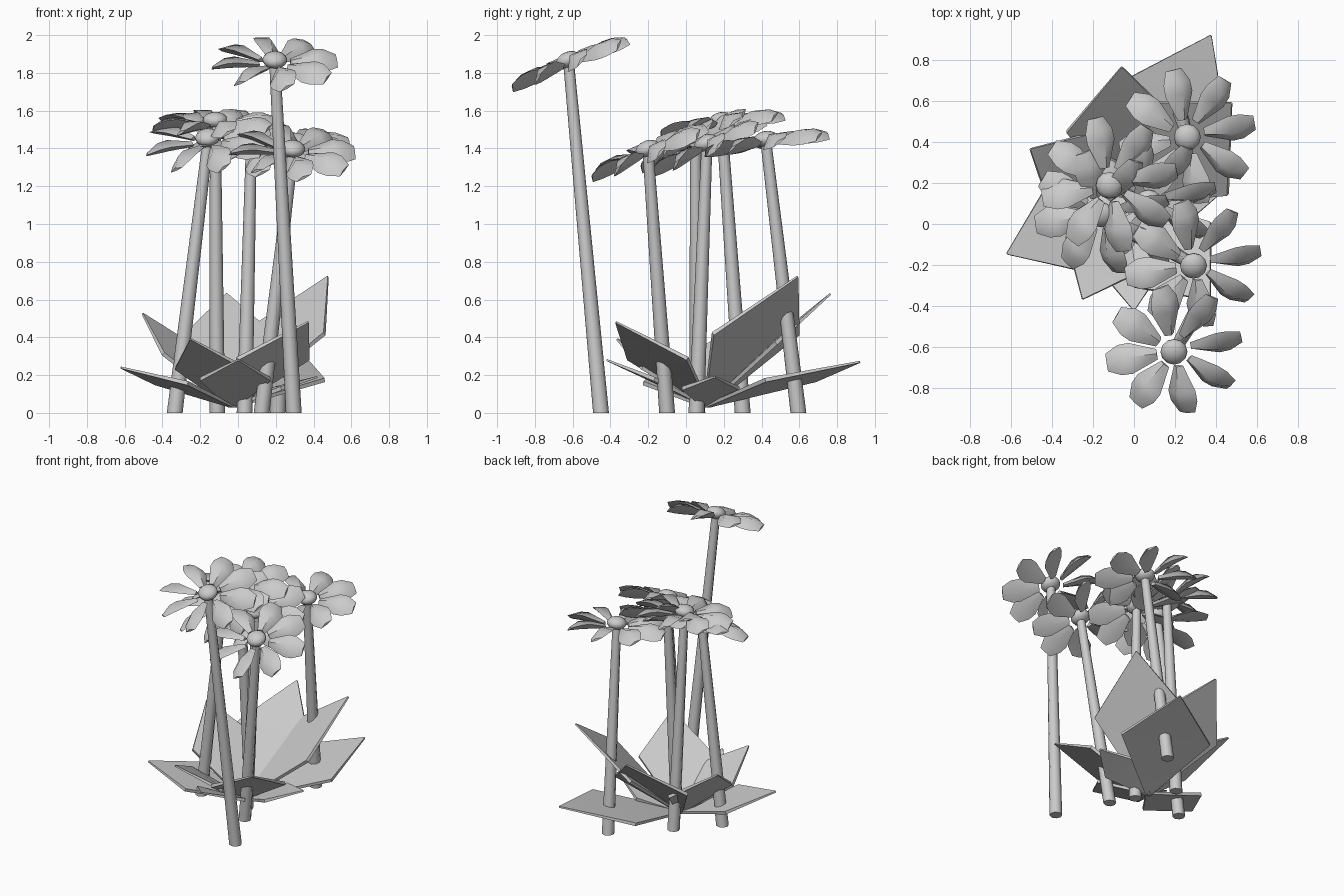
import bpy, bmesh, math
from mathutils import Vector, Matrix

if "Cube" in bpy.data.objects:
    bpy.data.objects.remove(bpy.data.objects["Cube"])


def finish(name, bm, angle=30):
    bmesh.ops.recalc_face_normals(bm, faces=bm.faces)
    me = bpy.data.meshes.new(name)
    bm.to_mesh(me)
    bm.free()
    ob = bpy.data.objects.new(name, me)
    bpy.context.collection.objects.link(ob)
    bpy.context.view_layer.objects.active = ob
    ob.select_set(True)
    bpy.ops.object.shade_smooth_by_angle(angle=math.radians(angle))
    ob.select_set(False)
    return ob


def loft(bm, rings):
    vs = [[bm.verts.new(p) for p in r] for r in rings]
    n = len(vs[0])
    for a, b in zip(vs, vs[1:]):
        for i in range(n):
            j = (i + 1) % n
            bm.faces.new((a[i], a[j], b[j], b[i]))
    bm.faces.new(vs[0])
    bm.faces.new(vs[-1])


# Petal stations: distance out, half width, height, ridge thickness
PETAL = [(0.085, 0.026, -0.01, 0.014), (0.215, 0.077, 0.008, 0.03),
         (0.27, 0.075, 0.004, 0.027), (0.335, 0.044, -0.016, 0.008)]


def add_flower(i, foot, head, tilt, roll):
    foot, head = Vector((*foot, 0)), Vector(head)
    # Tapered stem
    bm = bmesh.new()
    rings = []
    for c, r in ((foot, 0.042), (head - Vector((0, 0, 0.02)), 0.029)):
        rings.append([c + Vector((r * math.cos(k * math.pi / 4), r * math.sin(k * math.pi / 4), 0))
                      for k in range(8)])
    loft(bm, rings)
    finish(f"stem_{i}", bm, 50)

    turn = (Matrix.Translation(head) @ Matrix.Rotation(math.radians(roll), 4, 'Y')
            @ Matrix.Rotation(math.radians(tilt), 4, 'X'))
    # Ring of eight folded, twisted petals
    bm = bmesh.new()
    for k in range(8):
        m = (turn @ Matrix.Rotation(math.radians(10 + 45 * k), 4, 'Z')
             @ Matrix.Rotation(math.radians(30), 4, 'X'))
        loft(bm, [[m @ Vector(p) for p in ((r, -w, h - t * 0.5), (r, 0, h + t),
                                           (r, w, h - t * 0.5), (r, 0, h - t))]
                  for r, w, h, t in PETAL])
    finish(f"petals_{i}", bm, 60)

    # Flattened centre
    bm = bmesh.new()
    bmesh.ops.create_uvsphere(bm, u_segments=12, v_segments=8, radius=0.066,
                              matrix=turn @ Matrix.Translation((0, 0, 0.01)) @ Matrix.Diagonal((1, 1, 0.65, 1)))
    finish(f"flower_centre_{i}", bm, 60)


FLOWERS = [
    ((0.295, -0.45), (0.195, -0.62, 1.86), 22, 1),
    ((0.125, -0.10), (0.29, -0.20, 1.39), 23, 4),
    ((0.21, 0.595), (0.26, 0.425, 1.44), 8, 0),
    ((-0.11, 0.30), (-0.12, 0.19, 1.54), 8, -1),
    ((-0.335, 0.06), (-0.16, 0.05, 1.45), 27, -7),
    ((0.035, 0.055), (0.07, 0.11, 1.42), 24, 3),
]
for i, f in enumerate(FLOWERS, 1):
    add_flower(i, *f)

# Rosette of broad diamond leaves, given by their tips
BASE = Vector((-0.03, 0.11, 0.035))
TIPS = [(0.375, 0.92, 0.27), (-0.06, 0.765, 0.63), (0.475, 0.59, 0.72),
        (-0.505, 0.365, 0.525), (-0.62, -0.145, 0.24), (-0.25, -0.365, 0.39),
        (0.0, -0.42, 0.28), (0.37, -0.37, 0.48), (0.42, 0.15, 0.19)]
for i, tip in enumerate(TIPS, 1):
    d = Vector(tip) - BASE
    side = d.cross(Vector((0, 0, 1))).normalized()
    up = side.cross(d).normalized()
    half = side * d.length * 0.32
    mid = BASE + d * 0.55 + up * 0.01
    bm = bmesh.new()
    # Rings run from base through the widest point to the tip
    rings = []
    for c, h, t in ((BASE, side * 0.02, 0.008), (mid, half, 0.011), (BASE + d, side * 0.004, 0.005)):
        rings.append([c - h - up * t, c + h - up * t, c + h + up * t, c - h + up * t])
    loft(bm, rings)
    finish(f"leaf_{i}", bm)
